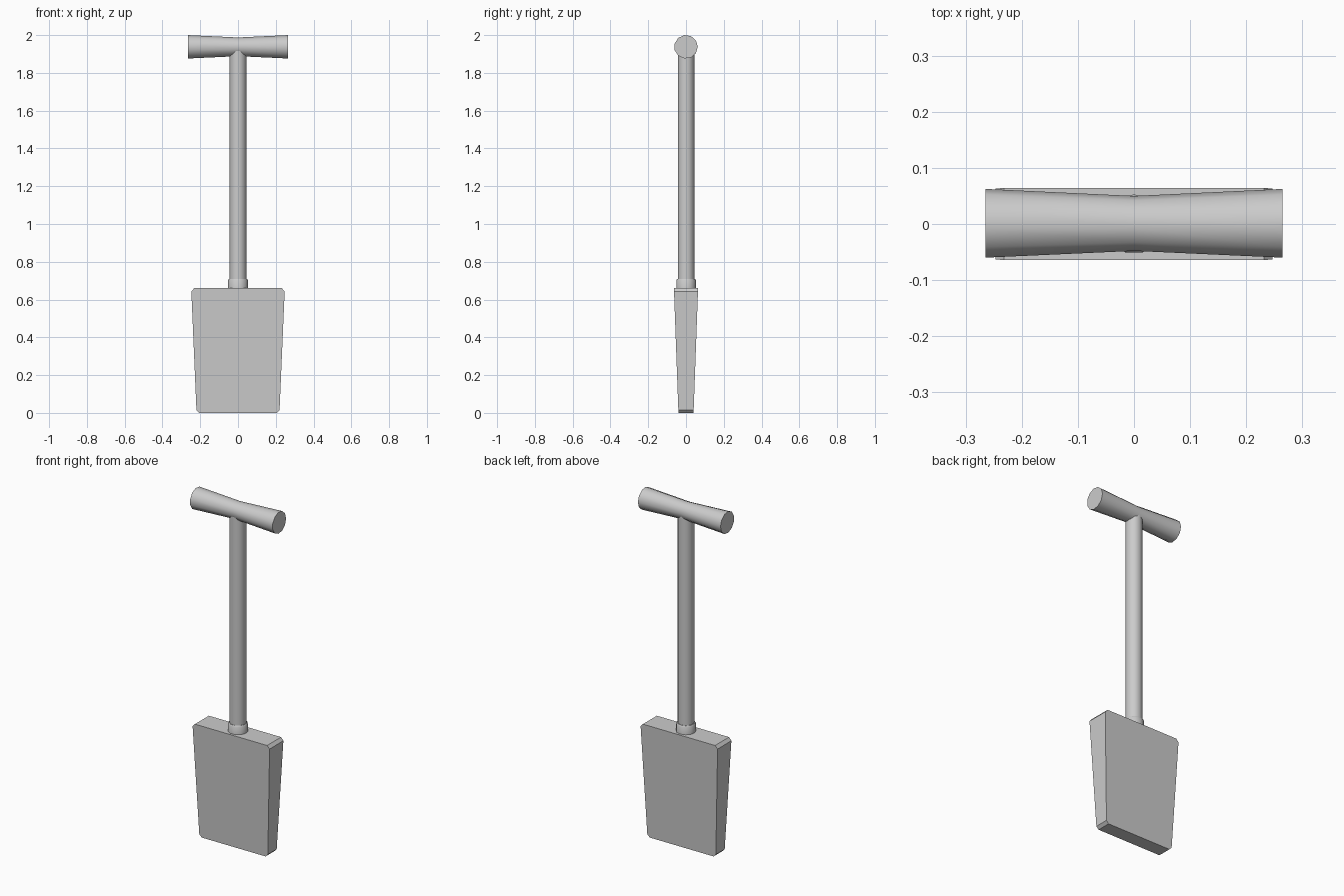
import bpy, bmesh, math

if "Cube" in bpy.data.objects:
    bpy.data.objects.remove(bpy.data.objects["Cube"])


def finish(name, bm, smooth):
    bmesh.ops.recalc_face_normals(bm, faces=bm.faces)
    me = bpy.data.meshes.new(name)
    bm.to_mesh(me)
    bm.free()
    ob = bpy.data.objects.new(name, me)
    bpy.context.collection.objects.link(ob)
    if smooth:
        bpy.ops.object.select_all(action='DESELECT')
        ob.select_set(True)
        bpy.context.view_layer.objects.active = ob
        bpy.ops.object.shade_smooth_by_angle(angle=math.radians(45))
    return ob


def turned(name, rings, sides, place):
    """Closed tube through (distance, radius) rings; place maps (u, v, distance) to xyz."""
    bm = bmesh.new()
    loops = []
    for d, r in rings:
        angles = [2 * math.pi * i / sides for i in range(sides)]
        loops.append([bm.verts.new(place(r * math.cos(a), r * math.sin(a), d)) for a in angles])
    for a, b in zip(loops, loops[1:]):
        for i in range(sides):
            j = (i + 1) % sides
            bm.faces.new((a[i], a[j], b[j], b[i]))
    bm.faces.new(loops[0])
    bm.faces.new(loops[-1])
    return finish(name, bm, True)


# Blade: tapered slab with clipped corners, thicker at the top
half = [(0.205, 0.0), (0.22, 0.015), (0.247, 0.643), (0.232, 0.66)]
outline = half + [(-x, z) for x, z in reversed(half)]


def depth(z):
    return 0.04 + 0.024 * z / 0.66


bm = bmesh.new()
front = [bm.verts.new((x, -depth(z), z)) for x, z in outline]
back = [bm.verts.new((x, depth(z), z)) for x, z in outline]
# Front and back are split into planar strips by the taper
bm.faces.new(front)
bm.faces.new(back)
for i in range(len(outline)):
    j = (i + 1) % len(outline)
    bm.faces.new((front[i], front[j], back[j], back[i]))
finish("blade", bm, False)

# Upright shaft and its socket collar
upright = lambda u, v, d: (v, u, d)
turned("shaft", [(0.65, 0.045), (1.93, 0.045)], 11, upright)
turned("collar", [(0.65, 0.053), (0.702, 0.053), (0.71, 0.048)], 11, upright)

# Waisted crossbar grip
turned("grip", [(-0.265, 0.0625), (0, 0.05), (0.265, 0.0625)], 11,
       lambda u, v, d: (d, u, 1.938 + v))
